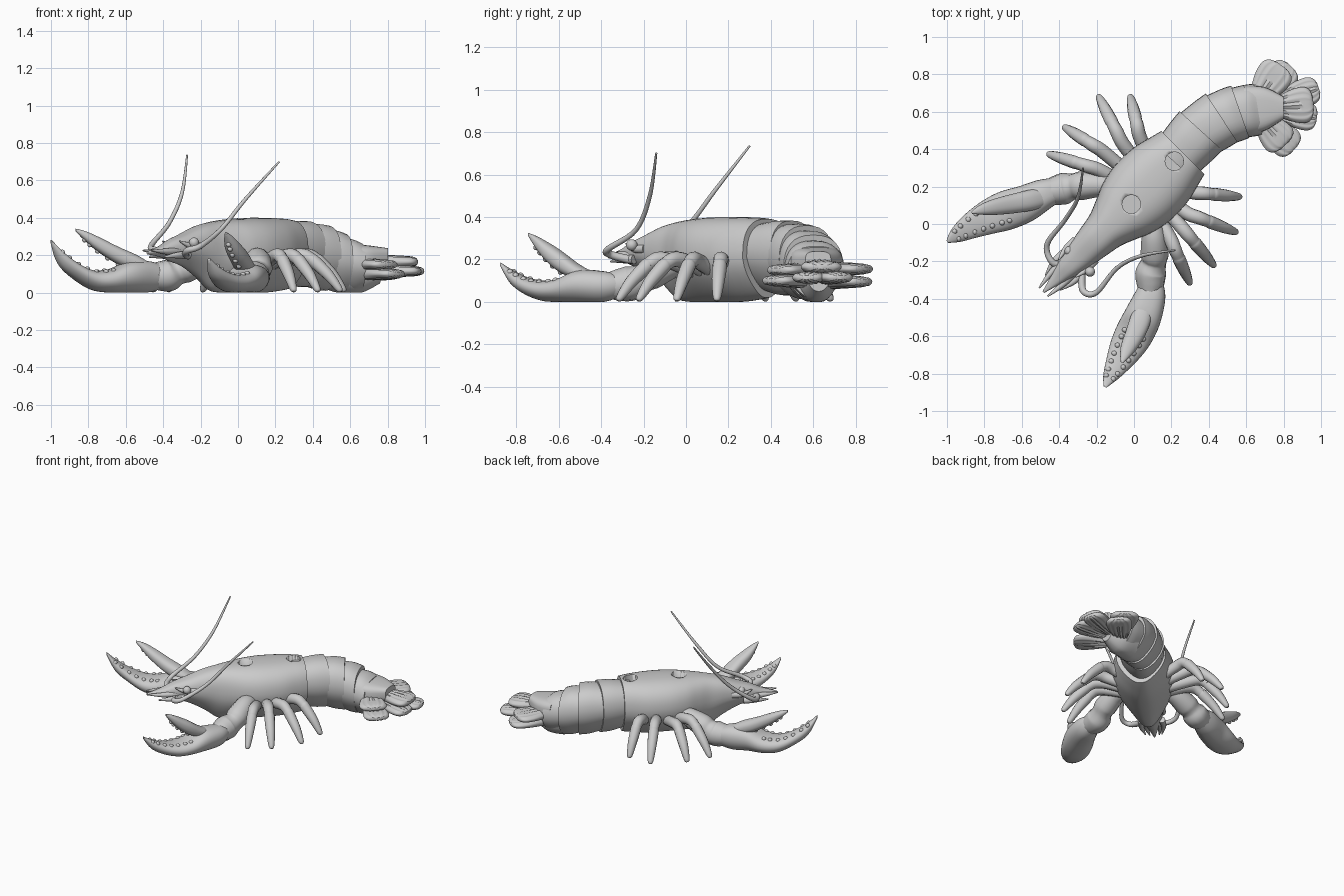
import bpy, bmesh, math
from mathutils import Vector

if "Cube" in bpy.data.objects:
    bpy.data.objects.remove(bpy.data.objects["Cube"])


def finish(name, bm, angle=40):
    bmesh.ops.recalc_face_normals(bm, faces=bm.faces)
    me = bpy.data.meshes.new(name)
    bm.to_mesh(me)
    bm.free()
    ob = bpy.data.objects.new(name, me)
    bpy.context.collection.objects.link(ob)
    smooth(ob, angle)
    return ob


def smooth(ob, angle=40):
    bpy.ops.object.select_all(action='DESELECT')
    ob.select_set(True)
    bpy.context.view_layer.objects.active = ob
    bpy.ops.object.shade_smooth_by_angle(angle=math.radians(angle))


def spline(pts, k):
    """Catmull-Rom samples through tuples of any length."""
    out = []
    for i in range(len(pts) - 1):
        a, b, c, d = (pts[max(i - 1, 0)], pts[i], pts[i + 1], pts[min(i + 2, len(pts) - 1)])
        for j in range(k):
            t = j / k
            out.append([0.5 * (2 * q + (r - p) * t + (2 * p - 5 * q + 4 * r - s) * t * t
                               + (3 * q - p - 3 * r + s) * t ** 3) for p, q, r, s in zip(a, b, c, d)])
    return out + [list(pts[-1])]


def loft(name, secs, p=0.8, taper=0.0, n=32, k=5, ribs=0.0):
    """Sections are (x, y, z_low, z_high, half_width)."""
    S = spline(secs, k)
    bm = bmesh.new()
    rings = []
    for i, (x, y, lo, hi, w) in enumerate(S):
        a, b = S[max(i - 1, 0)], S[min(i + 1, len(S) - 1)]
        d = Vector((b[0] - a[0], b[1] - a[1])).normalized()
        ring = []
        for j in range(n):
            th = 2 * math.pi * j / n
            c, s = math.cos(th), math.sin(th)
            v = math.copysign(abs(c) ** p, c) * (1 - taper * max(0, -s))
            h = math.copysign(abs(s) ** p, s)
            h *= 1 + ribs * math.cos(v * 16)
            z = (lo + hi) / 2 + (hi - lo) / 2 * h
            ring.append(bm.verts.new((x - d.y * v * w, y + d.x * v * w, max(z, 0))))
        rings.append(ring)
    for r, q in zip(rings, rings[1:]):
        for j in range(n):
            bm.faces.new((r[j], r[(j + 1) % n], q[(j + 1) % n], q[j]))
    bm.faces.new(rings[0])
    bm.faces.new(rings[-1])
    return finish(name, bm)


def tube(name, pts):
    """Round limb through (x, y, z, radius)."""
    cu = bpy.data.curves.new(name, 'CURVE')
    cu.dimensions = '3D'
    cu.bevel_depth = 1
    cu.bevel_resolution = 4
    cu.use_fill_caps = True
    S = spline(pts, 6)
    sp = cu.splines.new('POLY')
    sp.points.add(len(S) - 1)
    for q, (x, y, z, r) in zip(sp.points, S):
        q.co, q.radius = (x, y, z, 1), r
    ob = bpy.data.objects.new(name, cu)
    bpy.context.collection.objects.link(ob)
    bpy.ops.object.select_all(action='DESELECT')
    ob.select_set(True)
    bpy.context.view_layer.objects.active = ob
    bpy.ops.object.convert(target='MESH')
    ob = bpy.context.object
    for v in ob.data.vertices:
        v.co.z = max(v.co.z, 0)
    smooth(ob, 50)


def balls(name, pts):
    bm = bmesh.new()
    for x, y, z, r in pts:
        vs = bmesh.ops.create_uvsphere(bm, u_segments=12, v_segments=8, radius=r)['verts']
        bmesh.ops.translate(bm, verts=vs, vec=(x, y, z))
    return finish(name, bm, 60)


def axis(u, v=0.0):
    """Body axis runs diagonally: u backward, v to the left side."""
    v += 0.085
    return (u - v) * 0.7071, (u + v) * 0.7071


# Carapace and head: (u, low, high, half width)
body = [(-.60, .205, .22, .006), (-.50, .19, .25, .035), (-.42, .165, .285, .058), (-.33, .14, .315, .08),
        (-.22, .08, .355, .10), (-.13, .015, .375, .118), (-.05, 0, .386, .15), (.04, 0, .394, .187),
        (.15, 0, .40, .208), (.28, 0, .40, .205), (.39, .01, .397, .18), (.455, .02, .39, .163)]
carapace = loft("carapace", [(*axis(u), lo, hi, w) for u, lo, hi, w in body], p=.75, taper=.5, n=48)

# Two round sockets in the back
for u in (.065, .39):
    bm = bmesh.new()
    bmesh.ops.create_cone(bm, cap_ends=True, segments=32, radius1=.049, radius2=.049, depth=.3)
    bmesh.ops.translate(bm, verts=bm.verts, vec=(*axis(u), .44))
    cutter = finish("socket_cutter", bm)
    cutter.hide_render = True
    cutter.hide_set(True)
    m = carapace.modifiers.new("socket", 'BOOLEAN')
    m.operation, m.object, m.solver = 'DIFFERENCE', cutter, 'EXACT'

# Overlapping abdomen segments, each starting inside the previous one
ab = [(.25, .38, .04, .386, .152), (.35, .49, .03, .383, .155), (.46, .562, .01, .36, .155),
      (.56, .597, 0, .315, .148), (.655, .612, .01, .262, .138)]
for i, (a, b) in enumerate(zip(ab, ab[1:])):
    dx, dy = b[0] - a[0], b[1] - a[1]
    f = (a[0] - dx * .4, a[1] - dy * .4, a[2] + .03, a[3] - .025, a[4] * .9)
    m = [(s + t) / 2 for s, t in zip(a, b)]
    loft("abdomen_segment_%d" % (i + 1),
         [f, (m[0], m[1], m[2], m[3] - .003, m[4] * .98), (b[0] + dx * .08, b[1] + dy * .08, *b[2:])],
         p=.8, taper=.45)
loft("tail_underside", [(.55, .6, 0, .2, .1), (.66, .62, 0, .18, .09), (.76, .625, .05, .15, .05)], taper=.3)

# Telson and tail fan lobes
loft("telson", [(.60, .608, .11, .262, .13), (.70, .618, .11, .252, .115), (.80, .622, .15, .238, .06)], p=.6)


def lobe(name, x, y, ang, length, width, z, thick=.055):
    c, s = math.cos(math.radians(ang)), math.sin(math.radians(ang))
    prof = [(0, .45, 1), (.25, .7, 1.1), (.55, .95, 1), (.8, 1, .9), (.94, .78, .7), (1, .35, .35)]
    loft(name, [(x + c * t * length, y + s * t * length, z - thick / 2 * h, z + thick / 2 * h, width / 2 * w)
                for t, w, h in prof], p=.8, n=48, ribs=.12)


lobe("fan_left_upper", .645, .65, 54, .245, .19, .155)
lobe("fan_left_lower", .66, .655, 46, .26, .17, .095)
lobe("fan_right_upper", .665, .575, -47, .21, .18, .15)
lobe("fan_right_lower", .68, .56, -42, .24, .17, .10)
lobe("fan_centre_left", .75, .65, 18, .25, .15, .115)
lobe("fan_centre_right", .75, .60, -8, .23, .15, .115)
lobe("fan_centre_upper", .74, .625, 4, .22, .19, .165, .06)

# Eyes, head spikes and antennules
balls("eyes", [(-.345, -.145, .268, .027), (-.235, -.255, .268, .027)])
for s in (1, -1):
    for u0, u1, v0, v1, z0, z1 in ((-.38, -.60, .04, .032, .22, .225), (-.36, -.53, .07, .055, .20, .19),
                                   (-.28, -.42, .075, .065, .25, .275)):
        tube("head_spike", [(*axis(u0, s * v0), z0, .022), (*axis((u0 + u1) / 2, s * (v0 + .004)), z0, .017),
                            (*axis(u1, s * v1), z1, .004)])

# Long antennae
tube("antenna_left", [(-.34, -.2, .20, .02), (-.43, -.21, .225, .018), (-.465, -.11, .25, .015),
                      (-.37, .02, .37, .012), (-.30, .14, .53, .01), (-.272, .3, .735, .005)])
tube("antenna_right", [(-.28, -.27, .20, .02), (-.27, -.36, .225, .018), (-.20, -.365, .25, .015),
                       (-.09, -.235, .34, .012), (.04, -.17, .50, .01), (.22, -.14, .70, .005)])

# Walking legs: knee and tip on the plan
legs = [(-.19, .29, -.46, .375), (-.17, .39, -.375, .52), (-.06, .43, -.19, .685), (.03, .47, -.02, .685),
        (.19, -.07, .30, -.32), (.24, 0, .43, -.225), (.28, .06, .55, -.045), (.31, .17, .57, .145)]
for i, (kx, ky, tx, ty) in enumerate(legs):
    u, v = (kx + ky) * .7071, (ky - kx) * .7071 - .085
    rx, ry = axis(u * .7 + .06, v * .5)
    P = lambda t: (kx + (tx - kx) * t, ky + (ty - ky) * t)
    tube("leg_%d" % (i + 1), [(rx, ry, .14, .036), (kx, ky, .19, .037), (*P(.25), .20, .036),
                              (*P(.42), .178, .033), (*P(.48), .165, .035), (*P(.75), .095, .03),
                              (*P(.96), .022, .019), (*P(1), .005, .008)])

# Claw arms, pincers and teeth
arms = {"left": [(-.10, .20, .18, .05), (-.19, .21, .16, .066), (-.28, .205, .13, .077), (-.325, .20, .11, .07),
                 (-.37, .19, .092, .085), (-.43, .175, .088, .076), (-.48, .16, .088, .06)],
        "right": [(.09, .02, .18, .05), (.105, -.07, .175, .066), (.11, -.16, .135, .075), (.105, -.205, .11, .068),
                  (.09, -.26, .088, .083), (.088, -.32, .08, .075), (.085, -.37, .078, .06)]}
palms = {"left": [(-.41, .185, .02, .15, .065), (-.49, .155, 0, .17, .084), (-.59, .105, 0, .165, .10),
                  (-.69, .07, 0, .125, .105), (-.78, .035, .015, .12, .092), (-.87, -.01, .07, .16, .07),
                  (-.95, -.06, .145, .225, .042), (-.998, -.095, .26, .282, .008)],
         "right": [(.092, -.32, .02, .13, .065), (.085, -.39, 0, .145, .084), (.045, -.50, 0, .15, .10),
                   (.0, -.59, 0, .11, .102), (-.045, -.67, .005, .10, .09), (-.09, -.75, .035, .115, .065),
                   (-.13, -.82, .085, .15, .038), (-.155, -.872, .165, .185, .008)]}
thumbs = {"left": [(-.46, .15, .08, .15, .045), (-.54, .13, .11, .20, .055), (-.64, .11, .15, .245, .052),
                   (-.75, .09, .22, .30, .042), (-.82, .075, .28, .33, .026), (-.868, .06, .328, .342, .006)],
          "right": [(.06, -.44, .07, .14, .045), (.035, -.51, .10, .18, .055), (.005, -.59, .14, .24, .052),
                    (-.03, -.66, .20, .285, .042), (-.05, -.705, .255, .31, .026), (-.065, -.742, .31, .325, .006)]}
for side in arms:
    tube("claw_arm_" + side, arms[side])
    loft("claw_lower_" + side, palms[side], p=.8, taper=.25)
    loft("claw_upper_" + side, thumbs[side], p=.85)
    teeth = []
    for e in (-.6, .6):
        for x, y, lo, hi, w in spline(palms[side][3:-1], 2):
            teeth.append((x + e * w * (.4 if side == "left" else .8), y - e * w * (.8 if side == "left" else .4),
                          hi - .010, .015))
    for x, y, lo, hi, w in spline(thumbs[side][1:-1], 2):
        teeth.append((x, y, lo + .002, .014))
    balls("claw_teeth_" + side, teeth)
